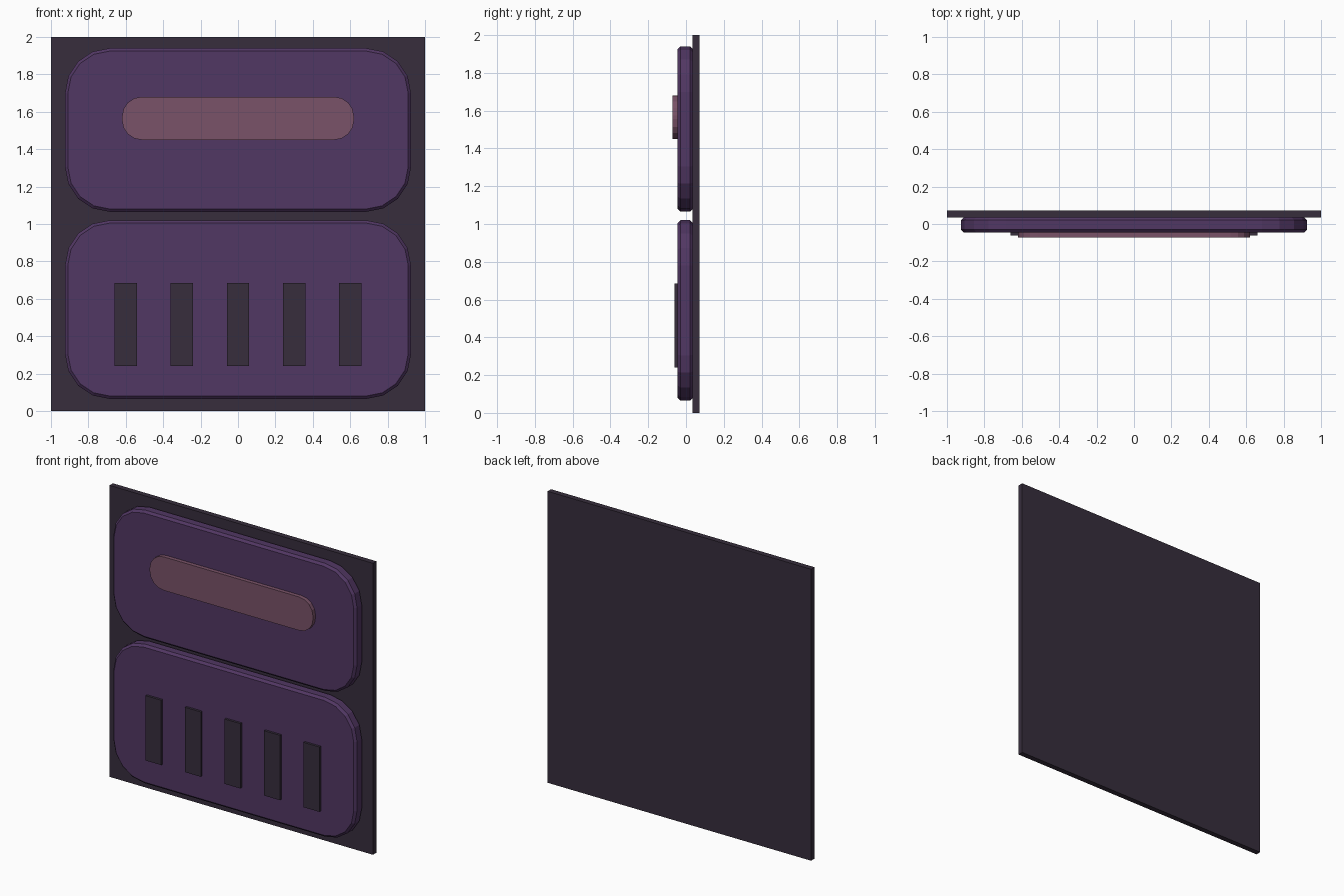
import bpy, bmesh
from math import cos, sin, pi

if "Cube" in bpy.data.objects:
    bpy.data.objects.remove(bpy.data.objects["Cube"], do_unlink=True)


def material(name, rgb):
    mat = bpy.data.materials.new(name)
    mat.use_nodes = True
    color = (*rgb, 1)
    mat.diffuse_color = color
    mat.node_tree.nodes["Principled BSDF"].inputs["Base Color"].default_value = color
    return mat


charcoal = material("charcoal", (0.038, 0.027, 0.046))
purple = material("purple", (0.083, 0.038, 0.125))
dusty_rose = material("dusty rose", (0.193, 0.085, 0.138))


def plate(name, mat, x, z, y, radius=0.0, segments=4, bevel=0.0):
    """Upright slab over ranges x, z and y, with rounded corners and beveled rims."""
    cx, cz = sum(x) / 2, sum(z) / 2
    hx, hz = (x[1] - x[0]) / 2, (z[1] - z[0]) / 2
    steps = segments if radius else 0
    bm = bmesh.new()
    verts = []
    for corner, (sx, sz) in enumerate([(1, 1), (-1, 1), (-1, -1), (1, -1)]):
        for i in range(steps + 1):
            a = (corner + i / max(steps, 1)) * pi / 2
            verts.append(bm.verts.new((cx + sx * (hx - radius) + radius * cos(a), y[0],
                                       cz + sz * (hz - radius) + radius * sin(a))))
    front = bm.faces.new(verts)
    back = bmesh.ops.extrude_face_region(bm, geom=[front], use_keep_orig=True)["geom"]
    bmesh.ops.translate(bm, vec=(0, y[1] - y[0], 0),
                        verts=[g for g in back if isinstance(g, bmesh.types.BMVert)])
    if bevel:
        rims = [e for e in bm.edges if abs(e.verts[0].co.y - e.verts[1].co.y) < 1e-5]
        bmesh.ops.bevel(bm, geom=rims, offset=bevel, segments=1, affect='EDGES')
    bmesh.ops.recalc_face_normals(bm, faces=bm.faces[:])
    mesh = bpy.data.meshes.new(name)
    bm.to_mesh(mesh)
    bm.free()
    mesh.materials.append(mat)
    obj = bpy.data.objects.new(name, mesh)
    bpy.context.collection.objects.link(obj)
    return obj


# Square backing board
plate("backing_board", charcoal, (-1, 1), (0, 2), (0.035, 0.072))

# Two rounded panels, one above the other
for name, z in (("upper_panel", (1.065, 1.94)), ("lower_panel", (0.065, 1.02))):
    plate(name, purple, (-0.925, 0.925), z, (-0.045, 0.036), 0.24, 4, 0.015)

# Rounded bar on the upper panel
plate("upper_bar", dusty_rose, (-0.62, 0.62), (1.45, 1.68), (-0.072, -0.04), 0.105, 4)

# Row of upright slats on the lower panel
for i in range(5):
    x = (i - 2) * 0.3
    plate(f"slat_{i + 1}", charcoal, (x - 0.06, x + 0.06), (0.24, 0.685), (-0.061, -0.04))
